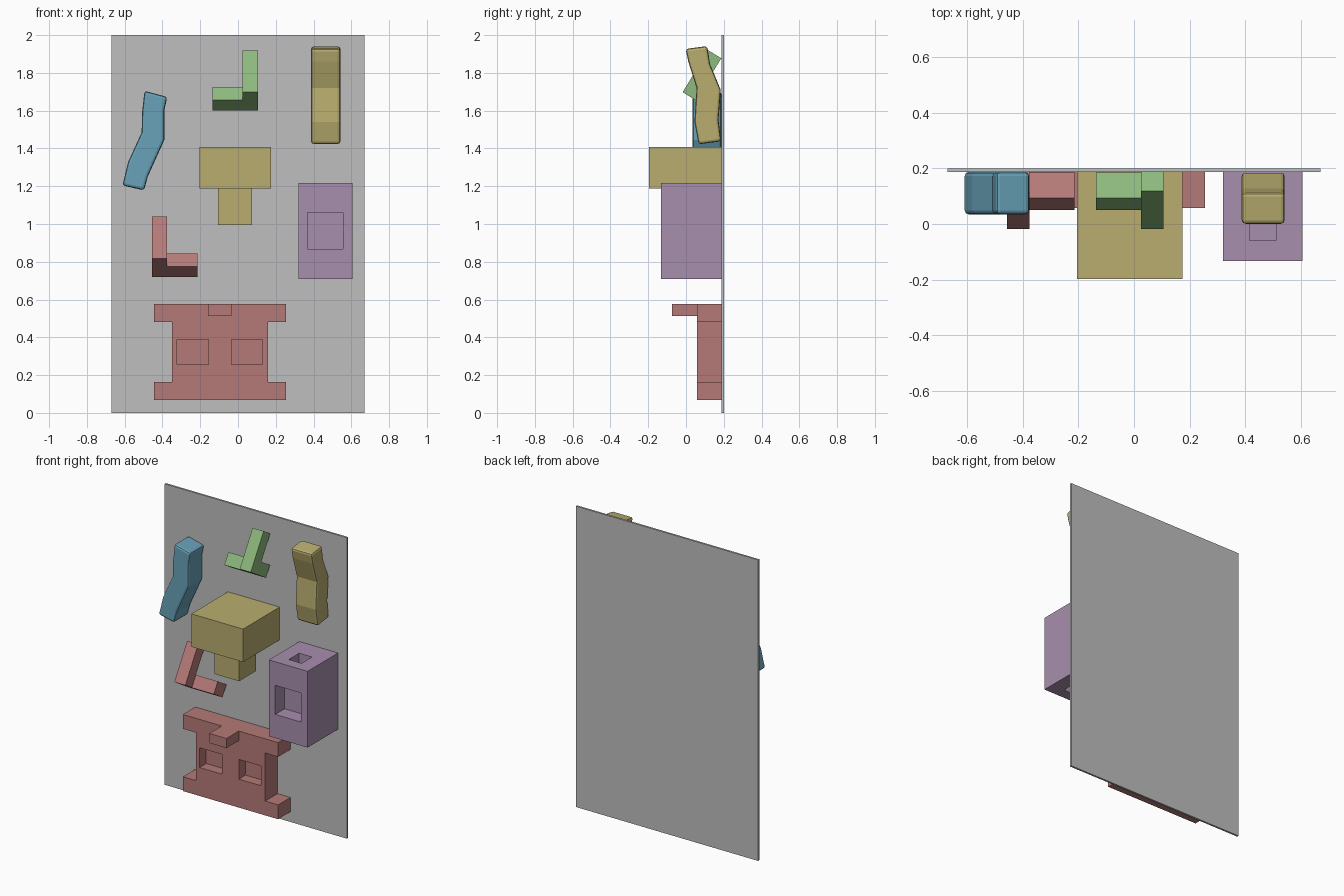
import bpy, bmesh, math
from mathutils import Matrix, Vector

if "Cube" in bpy.data.objects:
    bpy.data.objects.remove(bpy.data.objects["Cube"])

WALL = 0.187  # y of the board's front face


def material(name, r, g, b):
    m = bpy.data.materials.new(name)
    m.diffuse_color = (r, g, b, 1)
    m.use_nodes = True
    m.node_tree.nodes["Principled BSDF"].inputs["Base Color"].default_value = m.diffuse_color
    return m


GREY = material("board grey", 0.52, 0.52, 0.52)
RED = material("dusty red", 0.46, 0.195, 0.188)
YELLOW = material("mustard", 0.485, 0.423, 0.162)
PURPLE = material("mauve", 0.392, 0.275, 0.423)
BLUE = material("steel blue", 0.138, 0.361, 0.479)
GREEN = material("leaf green", 0.27, 0.49, 0.205)


def finish(name, bm, mat):
    bmesh.ops.recalc_face_normals(bm, faces=bm.faces)
    me = bpy.data.meshes.new(name)
    bm.to_mesh(me)
    bm.free()
    me.materials.append(mat)
    ob = bpy.data.objects.new(name, me)
    bpy.context.collection.objects.link(ob)
    return ob


def box(name, x, y, z, mat, matrix=None):
    bm = bmesh.new()
    bmesh.ops.create_cube(bm, size=1)
    for v in bm.verts:
        v.co = Vector([(r[0] + r[1]) / 2 + c * (r[1] - r[0]) for c, r in zip(v.co, (x, y, z))])
    if matrix:
        bm.transform(matrix)
    return finish(name, bm, mat)


def prism(name, pts, axis, a, b, mat):
    """Extrude an (x,z) profile along y, or a (y,z) profile along x."""
    bm = bmesh.new()
    place = (lambda p, t: (t, p[0], p[1])) if axis == "x" else (lambda p, t: (p[0], t, p[1]))
    face = bm.faces.new([bm.verts.new(place(p, a)) for p in pts])
    ext = bmesh.ops.extrude_face_region(bm, geom=[face])
    shift = (b - a, 0, 0) if axis == "x" else (0, b - a, 0)
    bmesh.ops.translate(bm, vec=shift, verts=[g for g in ext["geom"] if isinstance(g, bmesh.types.BMVert)])
    return finish(name, bm, mat)


def apply(ob, mod):
    bpy.context.view_layer.objects.active = ob
    bpy.ops.object.modifier_apply(modifier=mod.name)


def combine(ob, other, operation):
    mod = ob.modifiers.new("combine", "BOOLEAN")
    mod.operation, mod.solver, mod.object = operation, "EXACT", other
    apply(ob, mod)
    bpy.data.objects.remove(other)


# Backing board
box("board", (-0.67, 0.67), (WALL, 0.2), (0, 2), GREY)


# Tilted three-way brackets, one the mirror of the other
def bracket(name, x, z, side, mat):
    u = 0.081
    m = (Matrix.Translation((x, -0.018, z))
         @ Matrix.Rotation(math.radians(-31.5), 4, "X") @ Matrix.Diagonal((side, 1, 1, 1)))
    bar = box(name, (0, u), (0, u), (0, 0.26), mat, m)
    foot = box("foot", (-0.161, u), (u, 0.188), (0, u), mat, m)
    combine(bar, foot, "UNION")


bracket("green_bracket", 0.025, 1.698, 1, GREEN)
bracket("red_bracket", -0.375, 0.818, -1, RED)


# Bent grips with rounded edges
def grip(name, pts, axis, a, b, mat):
    ob = prism(name, pts, axis, a, b, mat)
    bev = ob.modifiers.new("round", "BEVEL")
    bev.width, bev.segments, bev.limit_method = 0.014, 2, "ANGLE"
    bev.angle_limit = math.radians(40)
    apply(ob, bev)


grip("blue_grip", [(-0.495, 1.705), (-0.375, 1.673), (-0.39, 1.60), (-0.39, 1.445), (-0.478, 1.25),
                   (-0.497, 1.178), (-0.612, 1.204), (-0.582, 1.328), (-0.51, 1.485), (-0.508, 1.59)],
     "y", 0.035, WALL, BLUE)
grip("yellow_grip", [(-0.002, 1.927), (0.112, 1.942), (0.128, 1.845), (0.184, 1.71), (0.172, 1.55),
                     (0.186, 1.438), (0.067, 1.422), (0.045, 1.54), (0.056, 1.72), (0.012, 1.86)],
     "x", 0.387, 0.542, YELLOW)

# Stepped yellow block: wide head on a narrow stem
box("block_head", (-0.205, 0.175), (-0.197, WALL), (1.188, 1.407), YELLOW)
box("block_stem", (-0.105, 0.075), (-0.095, 0.08), (0.995, 1.188), YELLOW)

# Purple block with pockets in the front, top and bottom
block = box("pocket_block", (0.32, 0.605), (-0.133, WALL), (0.71, 1.217), PURPLE)
for x, y, z in [((0.367, 0.557), (-0.3, -0.035), (0.867, 1.06)),
                ((0.415, 0.51), (-0.06, 0.05), (1.13, 1.3)),
                ((0.415, 0.51), (-0.06, 0.05), (0.6, 0.79))]:
    combine(block, box("pocket", x, y, z, PURPLE), "DIFFERENCE")

# Red plate: flanged outline, two recessed windows, tab on top
L, R, l, r = -0.445, 0.255, -0.35, 0.16
plate = prism("flanged_plate", [(L, 0.068), (R, 0.068), (R, 0.163), (r, 0.163), (r, 0.482), (R, 0.482),
                                (R, 0.577), (L, 0.577), (L, 0.482), (l, 0.482), (l, 0.163), (L, 0.163)],
              "y", 0.057, WALL, RED)
for x in ((-0.323, -0.157), (-0.034, 0.13)):
    combine(plate, box("window", x, (-0.1, 0.127), (0.257, 0.388), RED), "DIFFERENCE")
box("plate_tab", (-0.16, -0.034), (-0.073, 0.057), (0.513, 0.577), RED)
